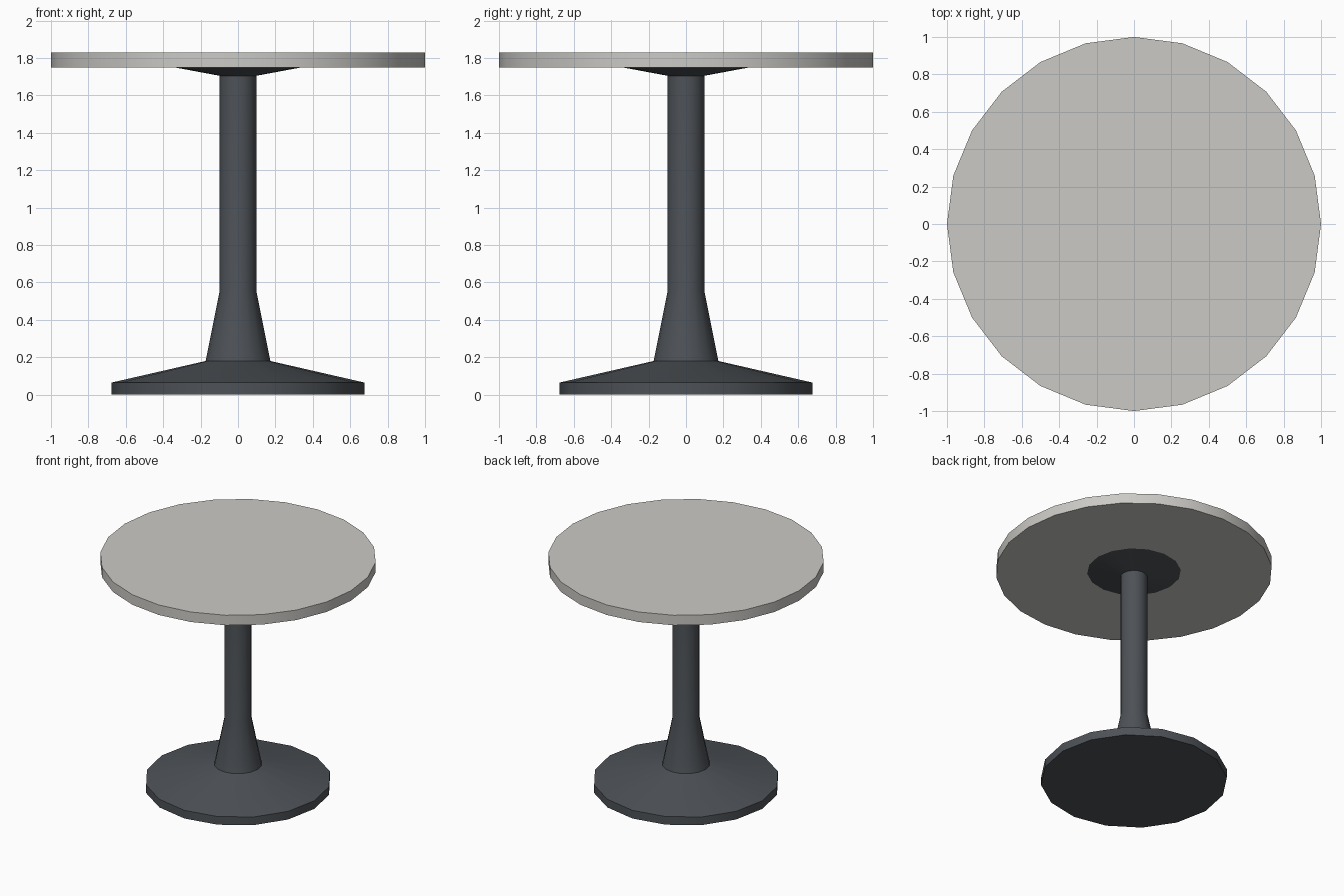
import bpy, bmesh, math

if "Cube" in bpy.data.objects:
    bpy.data.objects.remove(bpy.data.objects["Cube"])


def material(name, rgb):
    m = bpy.data.materials.new(name)
    m.diffuse_color = (*rgb, 1)
    m.use_nodes = True
    m.node_tree.nodes["Principled BSDF"].inputs["Base Color"].default_value = m.diffuse_color
    return m


def lathe(name, profile, sides, mat):
    """Closed solid of revolution from (radius, height) pairs, bottom to top."""
    bm = bmesh.new()
    rings = [[bm.verts.new((r * math.cos(math.tau * i / sides),
                            r * math.sin(math.tau * i / sides), z))
              for i in range(sides)] for r, z in profile]
    for a, b in zip(rings, rings[1:]):
        for i in range(sides):
            j = (i + 1) % sides
            bm.faces.new((a[i], a[j], b[j], b[i]))
    bm.faces.new(rings[0][::-1])
    bm.faces.new(rings[-1])
    mesh = bpy.data.meshes.new(name)
    bm.to_mesh(mesh)
    bm.free()
    mesh.materials.append(mat)
    ob = bpy.data.objects.new(name, mesh)
    bpy.context.collection.objects.link(ob)
    bpy.ops.object.select_all(action='DESELECT')
    ob.select_set(True)
    bpy.context.view_layer.objects.active = ob
    bpy.ops.object.shade_smooth_by_angle(angle=math.radians(30))
    return ob


stone = material("pale_stone", (0.60, 0.59, 0.56))
metal = material("dark_metal", (0.075, 0.084, 0.095))

# Pedestal: flat foot, flared column and support cone in one turned piece
lathe("pedestal", [(0.675, 0), (0.675, 0.065), (0.173, 0.18), (0.098, 0.555),
                   (0.098, 1.705), (0.34, 1.75)], 16, metal)

# Round table top
lathe("table_top", [(1, 1.75), (1, 1.83)], 24, stone)
